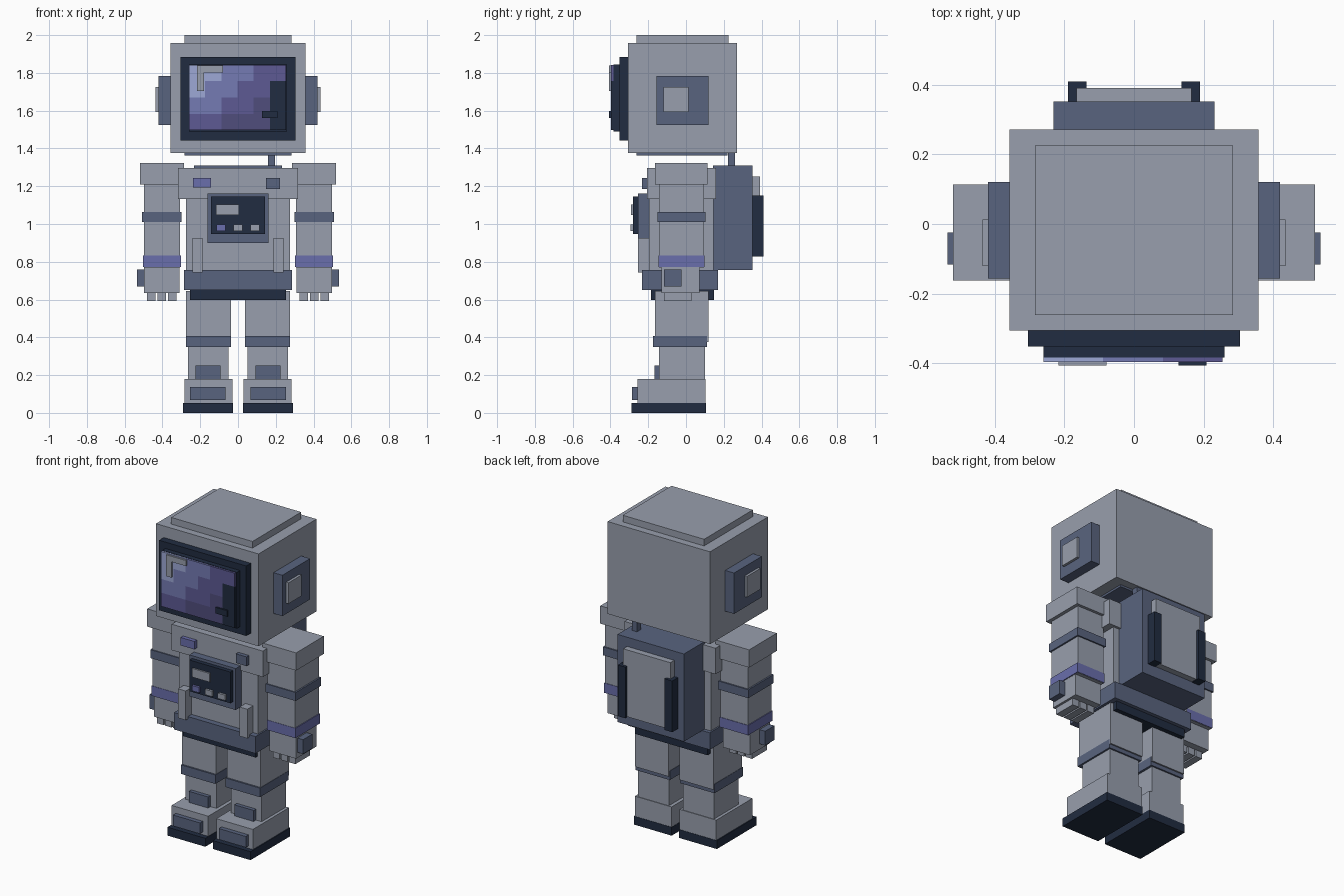
import bpy
import bmesh

cube = bpy.data.objects.get("Cube")
if cube:
    bpy.data.objects.remove(cube, do_unlink=True)


def material(name, hex_code):
    srgb = [int(hex_code[i:i + 2], 16) / 255 for i in (0, 2, 4)]
    col = [c / 12.92 if c <= 0.04045 else ((c + 0.055) / 1.055) ** 2.4 for c in srgb] + [1]
    m = bpy.data.materials.new(name)
    m.use_nodes = True
    m.diffuse_color = col
    bsdf = m.node_tree.nodes["Principled BSDF"]
    bsdf.inputs["Base Color"].default_value = col
    bsdf.inputs["Roughness"].default_value = 0.8
    return m


GREY = material("suit grey", "989FAD")
SLATE = material("slate blue", "59647F")
NAVY = material("dark navy", "212C41")
VIOLET = material("violet trim", "6A6EAC")
LIGHT = material("visor pale blue", "9DA9D6")
MID = material("visor blue", "757BB4")
PURPLE = material("visor purple", "5D5A94")
DEEP = material("visor deep purple", "504D7C")


def box(name, mat, x, y, z):
    """Axis-aligned box from (min, max) pairs."""
    bm = bmesh.new()
    bmesh.ops.create_cube(bm, size=1)
    for v in bm.verts:
        v.co = [r[0] if c < 0 else r[1] for c, r in zip(v.co, (x, y, z))]
    me = bpy.data.meshes.new(name)
    bm.to_mesh(me)
    bm.free()
    me.materials.append(mat)
    ob = bpy.data.objects.new(name, me)
    bpy.context.collection.objects.link(ob)
    return ob


def centred(name, mat, half, y, z):
    return box(name, mat, (-half, half), y, z)


def pair(name, mat, x, y, z):
    """Matching boxes on the left (+x) and right (-x)."""
    box("left_" + name, mat, x, y, z)
    box("right_" + name, mat, (-x[1], -x[0]), y, z)


# Helmet
centred("helmet", GREY, 0.358, (-0.306, 0.271), (1.375, 1.958))
centred("helmet_top_plate", GREY, 0.284, (-0.261, 0.225), (1.958, 2.0))
centred("helmet_neck_plate", SLATE, 0.284, (-0.261, 0.22), (1.362, 1.375))
pair("ear_pad", SLATE, (0.358, 0.42), (-0.157, 0.12), (1.525, 1.783))
pair("ear_cap", GREY, (0.42, 0.436), (-0.12, 0.013), (1.593, 1.725))

# Visor: frame, backing and a stepped gradient of coloured panes
centred("visor_frame", NAVY, 0.304, (-0.352, -0.306), (1.443, 1.885))
centred("visor_backing", NAVY, 0.26, (-0.384, -0.352), (1.49, 1.845))
shades = [LIGHT, MID, PURPLE, DEEP, NAVY]
pattern = ["LLMMPP", "LMMPPN", "MMPPDN", "PPDDDN"]
left, top, wide, tall = -0.26, 1.843, 0.0858, 0.0865
bm = bmesh.new()
for r, row in enumerate(pattern):
    for c, key in enumerate(row):
        x, z = left + c * wide, top - r * tall
        pane = bmesh.ops.create_cube(bm, size=1)["verts"]
        for v in pane:
            v.co = (x + (v.co.x + 0.5) * wide, -0.39 + v.co.y * 0.013, z + (v.co.z - 0.5) * tall)
        for f in {f for v in pane for f in v.link_faces}:
            f.material_index = "LMPDN".index(key)
mesh = bpy.data.meshes.new("visor_panes")
bm.to_mesh(mesh)
bm.free()
for m in shades:
    mesh.materials.append(m)
bpy.context.collection.objects.link(bpy.data.objects.new("visor_panes", mesh))
box("visor_glint_top", GREY, (-0.217, -0.079), (-0.407, -0.396), (1.803, 1.838))
box("visor_glint_side", GREY, (-0.217, -0.18), (-0.407, -0.396), (1.703, 1.803))
box("visor_dark_fleck", NAVY, (0.128, 0.208), (-0.407, -0.396), (1.56, 1.598))

# Torso and belt
centred("torso", GREY, 0.275, (-0.195, 0.145), (0.757, 1.14))
centred("chest_yoke", GREY, 0.318, (-0.207, 0.16), (1.132, 1.296))
centred("belt", SLATE, 0.285, (-0.232, 0.17), (0.65, 0.757))
centred("hip_plate", NAVY, 0.253, (-0.185, 0.147), (0.598, 0.65))
pair("front_strap", GREY, (0.188, 0.242), (-0.253, -0.195), (0.742, 0.926))
box("right_chest_badge", VIOLET, (-0.238, -0.143), (-0.232, -0.207), (1.193, 1.243))
box("left_chest_badge", SLATE, (0.148, 0.222), (-0.232, -0.207), (1.185, 1.243))

# Chest control unit
centred("control_box", SLATE, 0.162, (-0.254, -0.19), (0.9, 1.162))
centred("control_screen", NAVY, 0.143, (-0.281, -0.254), (0.948, 1.145))
box("control_display", GREY, (-0.117, 0.006), (-0.291, -0.281), (1.048, 1.103))
for i, mat in enumerate((VIOLET, GREY, GREY)):
    x = -0.115 + i * 0.09
    box(f"control_button_{i + 1}", mat, (x, x + 0.05), (-0.295, -0.281), (0.963, 0.997))

# Backpack and air hose
centred("backpack", SLATE, 0.232, (0.143, 0.352), (0.757, 1.31))
centred("backpack_panel", GREY, 0.165, (0.352, 0.391), (0.83, 1.252))
pair("backpack_rail", NAVY, (0.137, 0.19), (0.352, 0.409), (0.827, 1.15))
box("air_hose", SLATE, (0.16, 0.196), (0.222, 0.26), (1.31, 1.38))

# Arms and hands
pair("shoulder", GREY, (0.285, 0.52), (-0.163, 0.113), (1.21, 1.322))
pair("arm", GREY, (0.307, 0.498), (-0.143, 0.095), (0.77, 1.21))
pair("elbow_band", SLATE, (0.298, 0.508), (-0.15, 0.104), (1.01, 1.063))
pair("cuff", VIOLET, (0.303, 0.503), (-0.145, 0.098), (0.772, 0.834))
pair("hand", GREY, (0.31, 0.497), (-0.13, 0.072), (0.635, 0.772))
pair("wrist_unit", SLATE, (0.497, 0.536), (-0.116, -0.024), (0.67, 0.76))
for i in range(3):
    x = 0.325 + i * 0.056
    pair(f"finger_{i + 1}", GREY, (x, x + 0.046), (-0.117, 0.03), (0.592, 0.635))

# Legs and boots
pair("thigh", GREY, (0.038, 0.274), (-0.165, 0.119), (0.375, 0.645))
pair("knee_band", SLATE, (0.036, 0.276), (-0.175, 0.11), (0.35, 0.407))
pair("shin", GREY, (0.05, 0.265), (-0.143, 0.1), (0.18, 0.375))
pair("shin_pad", SLATE, (0.092, 0.226), (-0.167, -0.143), (0.175, 0.25))
pair("boot", GREY, (0.028, 0.284), (-0.257, 0.104), (0.053, 0.18))
pair("toe_pad", SLATE, (0.066, 0.254), (-0.285, -0.257), (0.069, 0.138))
pair("sole", NAVY, (0.026, 0.29), (-0.289, 0.106), (0.0, 0.053))
